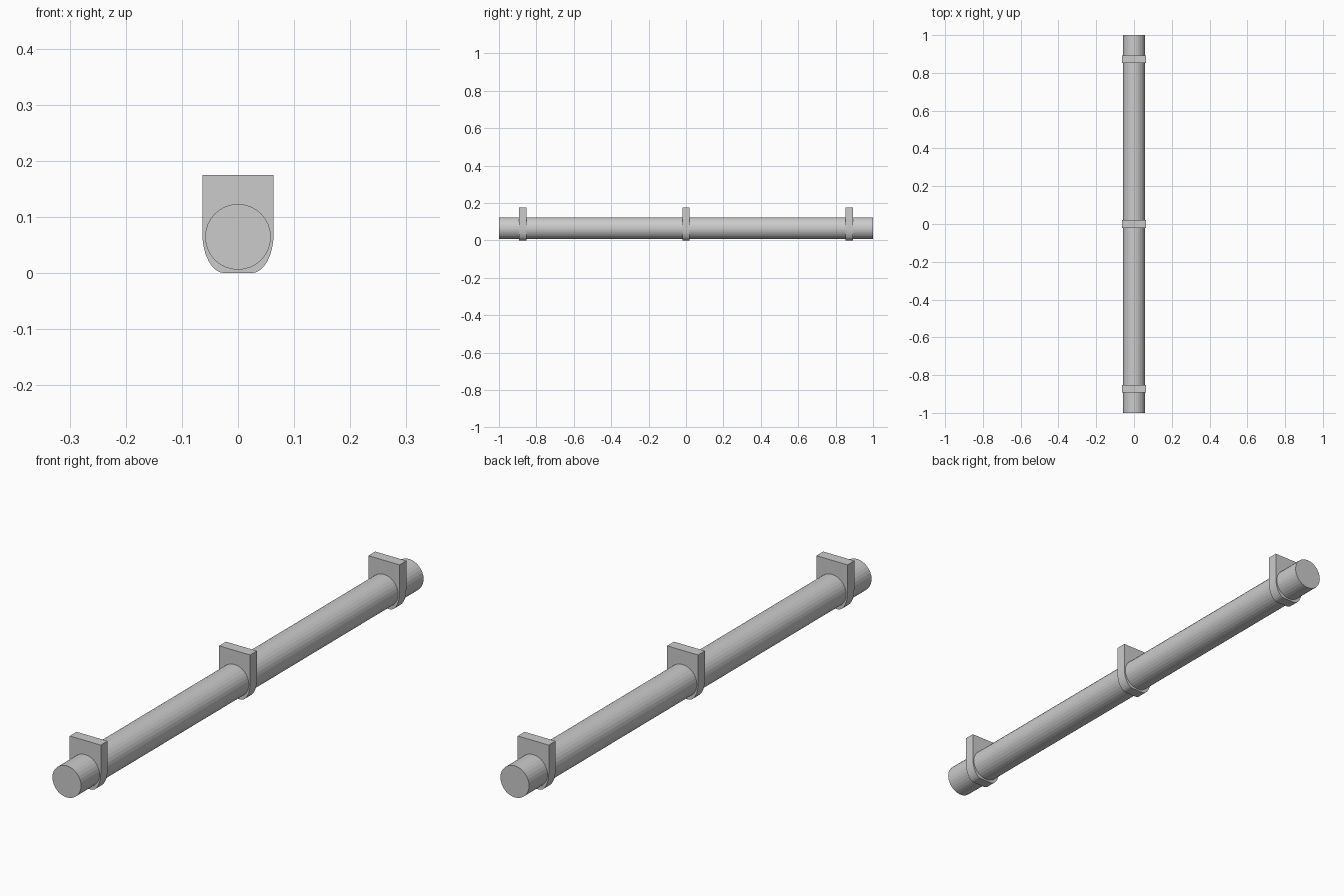
import bpy, bmesh, math

if "Cube" in bpy.data.objects:
    bpy.data.objects.remove(bpy.data.objects["Cube"])

R, ZC = 0.0585, 0.0645        # pipe radius and axis height
HALF_W, TOP, THICK = 0.0635, 0.175, 0.04

# Long pipe along y
bpy.ops.mesh.primitive_cylinder_add(vertices=32, radius=R, depth=2,
                                    location=(0, 0, ZC),
                                    rotation=(math.pi / 2, 0, 0))
bpy.context.object.name = "pipe"


def hanger_profile():
    """Square top, rounded lower corners, short flat bottom."""
    flat, spring, n = 0.024, 0.07, 8
    right = [(HALF_W, TOP)]
    for i in range(n + 1):
        a = math.pi / 2 * i / n
        right.append((flat + (HALF_W - flat) * math.cos(a),
                      spring - spring * math.sin(a)))
    return right + [(-x, z) for x, z in reversed(right)]


def add_hanger(name, y):
    bm = bmesh.new()
    face = bm.faces.new([bm.verts.new((x, y - THICK / 2, z))
                         for x, z in hanger_profile()])
    out = bmesh.ops.extrude_face_region(bm, geom=[face], use_keep_orig=True)
    moved = [g for g in out["geom"] if isinstance(g, bmesh.types.BMVert)]
    bmesh.ops.translate(bm, verts=moved, vec=(0, THICK, 0))
    bmesh.ops.recalc_face_normals(bm, faces=bm.faces)
    mesh = bpy.data.meshes.new(name)
    bm.to_mesh(mesh)
    bm.free()
    obj = bpy.data.objects.new(name, mesh)
    bpy.context.collection.objects.link(obj)


# Three hanger brackets around the pipe
for name, y in (("front_hanger", -0.872), ("middle_hanger", 0), ("back_hanger", 0.872)):
    add_hanger(name, y)
